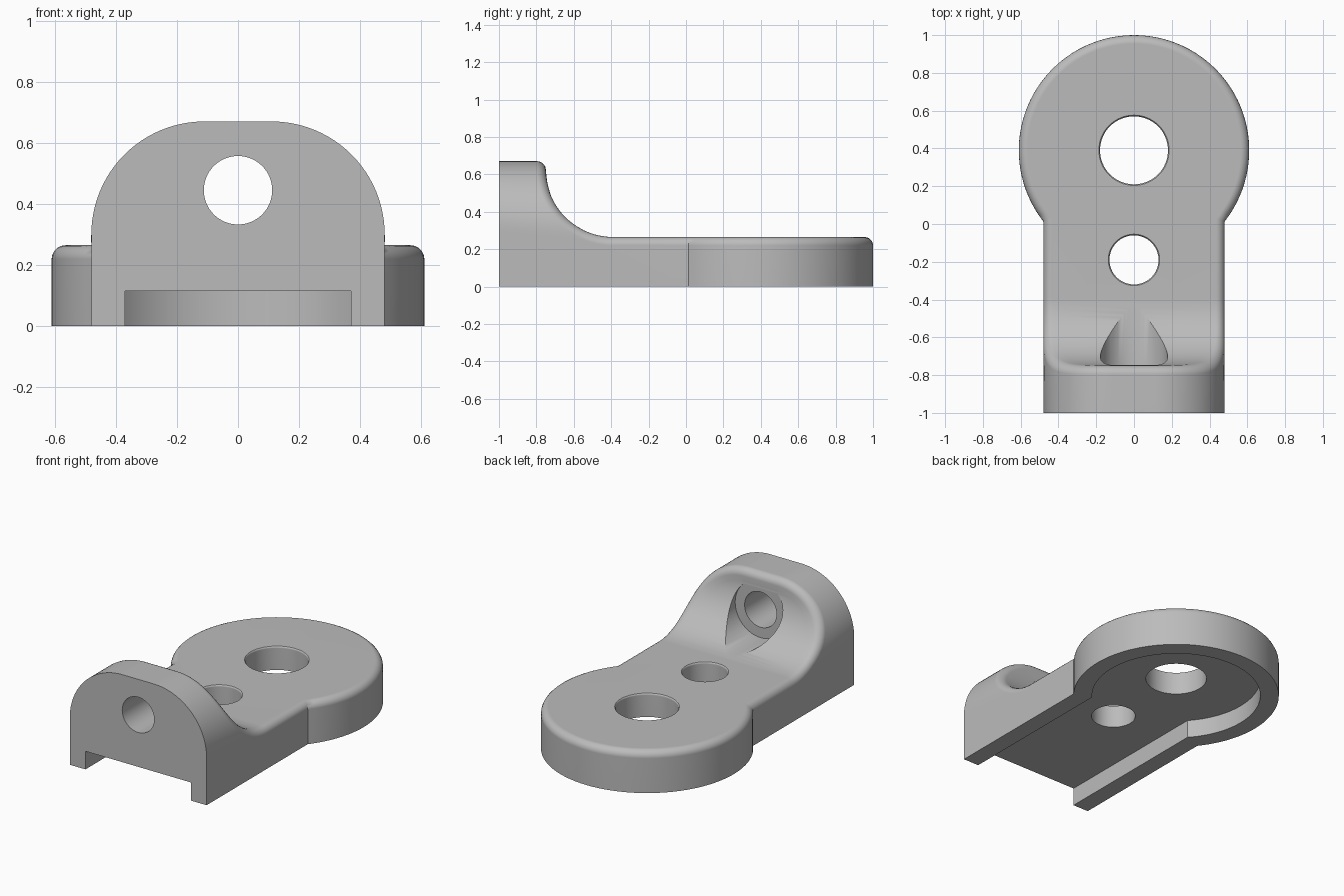
import bpy, bmesh
from math import sin, cos, pi, sqrt, asin, acos, atan2, radians
from mathutils import Matrix, Vector

if "Cube" in bpy.data.objects:
    bpy.data.objects.remove(bpy.data.objects["Cube"])

ARM_W, PLATE_Z, DISC_Y, DISC_R = 0.48, 0.265, 0.39, 0.61
LUG_Z, FRONT, LUG_BACK, FLAT = 0.67, -1.0, -0.75, 0.11
ROUND = ARM_W - FLAT                # radius of the lug's upper corners
SHOULDER = LUG_Z - ROUND            # height where those corners begin
SWEEP = 0.36                        # concave radius between plate and lug
FILLET, BAND = 0.045, 0.08

grey = bpy.data.materials.new("satin_grey")
grey.use_nodes = True
grey.diffuse_color = (0.5, 0.5, 0.5, 1)
grey.node_tree.nodes["Principled BSDF"].inputs["Base Color"].default_value = (0.5, 0.5, 0.5, 1)


def to_object(name, bm):
    bmesh.ops.recalc_face_normals(bm, faces=bm.faces)
    mesh = bpy.data.meshes.new(name)
    bm.to_mesh(mesh)
    bm.free()
    mesh.materials.append(grey)
    ob = bpy.data.objects.new(name, mesh)
    bpy.context.collection.objects.link(ob)
    return ob


def keyhole(half_width, radius, steps=72):
    """Disc arc running from the right junction with the arm to the left one."""
    start = atan2(-sqrt(radius ** 2 - half_width ** 2), half_width)
    span = pi - 2 * start
    return [(radius * cos(start + span * i / steps),
             DISC_Y + radius * sin(start + span * i / steps)) for i in range(steps + 1)]


def sweep_y(z):
    drop = max(PLATE_Z + SWEEP - z, 0)
    return LUG_BACK + SWEEP - sqrt(max(SWEEP ** 2 - drop ** 2, 0))


def build_body():
    bm = bmesh.new()
    v = lambda x, y, z: bm.verts.new((x, y, z))
    f = lambda *vs: bm.faces.new(vs)

    # rows up the lug: (outer x, outer z, inner x, inner z)
    rows = []
    low = 5
    t_end = acos((PLATE_Z + SWEEP - SHOULDER) / SWEEP)
    for i in range(low):
        z = PLATE_Z + SWEEP * (1 - cos(t_end * i / low))
        rows.append((ARM_W, z, ARM_W - BAND, z))
    for i in range(25):
        a = pi / 2 * i / 24
        r = ROUND - BAND
        rows.append((FLAT + ROUND * cos(a), SHOULDER + ROUND * sin(a),
                     FLAT + r * cos(a), SHOULDER + r * sin(a)))

    back, inner, front, foot = {}, {}, {}, {}
    for s in (1, -1):
        back[s] = [v(s * x, sweep_y(z), z) for x, z, _, _ in rows]
        inner[s] = [v(s * x, sweep_y(z), z) for _, _, x, z in rows]
        front[s] = [v(s * x, FRONT, z) for x, z, _, _ in rows[low:]]
        foot[s] = v(s * ARM_W, FRONT, 0)
    arc = keyhole(ARM_W, DISC_R)
    top = [v(x, y, PLATE_Z) for x, y in arc]
    bottom = [v(x, y, 0) for x, y in arc]

    # plate top, underside and disc wall
    f(*top, back[-1][0], inner[-1][0], inner[1][0], back[1][0])
    f(*bottom, foot[-1], foot[1])
    for i in range(len(arc) - 1):
        f(bottom[i], bottom[i + 1], top[i + 1], top[i])
    # arm sides, rounded lug shoulders and edge band
    for s, end in ((1, 0), (-1, -1)):
        f(foot[s], bottom[end], top[end], *back[s][:low + 1], front[s][0])
        for i in range(len(rows) - 1):
            f(back[s][i], back[s][i + 1], inner[s][i + 1], inner[s][i])
            if i >= low:
                k = i - low
                f(back[s][i], back[s][i + 1], front[s][k + 1], front[s][k])
    # concave back, lug top and front
    for i in range(len(rows) - 1):
        f(inner[1][i], inner[1][i + 1], inner[-1][i + 1], inner[-1][i])
    f(back[1][-1], back[-1][-1], inner[-1][-1], inner[1][-1])
    f(back[1][-1], back[-1][-1], front[-1][-1], front[1][-1])
    f(foot[1], *front[1], *reversed(front[-1]), foot[-1])
    bmesh.ops.recalc_face_normals(bm, faces=bm.faces)

    # fillet the whole upper rim
    rim = back[1] + back[-1][::-1] + top[::-1]
    edges = [bm.edges.get((a, b)) for a, b in zip(rim, rim[1:] + rim[:1])]
    bmesh.ops.bevel(bm, geom=edges, offset=FILLET, offset_type='OFFSET', segments=5,
                    profile=0.5, affect='EDGES', loop_slide=False, clamp_overlap=False)
    return to_object("bracket_body", bm)


def lathe(name, profile, origin, along_y=False, n=64):
    """Closed cutter from (radius, height) pairs."""
    bm = bmesh.new()
    rings = [[bm.verts.new((r * cos(2 * pi * i / n), r * sin(2 * pi * i / n), h))
              for i in range(n)] for r, h in profile]
    for a, b in zip(rings, rings[1:]):
        for i in range(n):
            j = (i + 1) % n
            bm.faces.new((a[i], a[j], b[j], b[i]))
    bm.faces.new(rings[0])
    bm.faces.new(rings[-1])
    if along_y:
        bm.transform(Matrix.Rotation(radians(-90), 4, 'X'))
    bm.transform(Matrix.Translation(Vector(origin)))
    return to_object(name, bm)


def plate_hole(name, r, y, lip=0.012):
    profile = [(r, -0.1)]
    for i in range(4):
        a = pi / 2 * i / 3
        profile.append((r + lip * (1 - cos(a)), PLATE_Z - lip * (1 - sin(a))))
    profile.append((r + lip, PLATE_Z + 0.1))
    return lathe(name, profile, (0, y, 0))


def pocket():
    w = ARM_W - 0.11
    outline = keyhole(w, DISC_R - 0.11) + [(-w, FRONT - 0.1), (w, FRONT - 0.1)]
    bm = bmesh.new()
    face = bm.faces.new([bm.verts.new((x, y, -0.1)) for x, y in outline])
    ext = bmesh.ops.extrude_face_region(bm, geom=[face])
    moved = [e for e in ext["geom"] if isinstance(e, bmesh.types.BMVert)]
    bmesh.ops.translate(bm, verts=moved, vec=(0, 0, 0.215))
    return to_object("underside_pocket_cutter", bm)


body = build_body()
cutters = [
    pocket(),
    plate_hole("large_hole_cutter", 0.18, DISC_Y),
    plate_hole("small_hole_cutter", 0.13, -0.19),
    lathe("spot_face_cutter", [(0.178, LUG_BACK + 0.003), (0.178, -0.2)], (0, 0, 0.445), True),
    lathe("lug_hole_cutter", [(0.112, -1.1), (0.112, -0.5)], (0, 0, 0.445), True),
]

bpy.ops.object.select_all(action='DESELECT')
body.select_set(True)
bpy.context.view_layer.objects.active = body
for cutter in cutters:
    cutter.hide_render = True
    mod = body.modifiers.new(cutter.name, 'BOOLEAN')
    mod.operation, mod.solver, mod.object = 'DIFFERENCE', 'EXACT', cutter
    bpy.ops.object.modifier_apply(modifier=mod.name)
    bpy.data.objects.remove(cutter)

# smooth curves, crisp machined edges
bpy.ops.object.shade_smooth_by_angle(angle=radians(30))
weighted = body.modifiers.new("flat_face_normals", 'WEIGHTED_NORMAL')
weighted.keep_sharp = True
